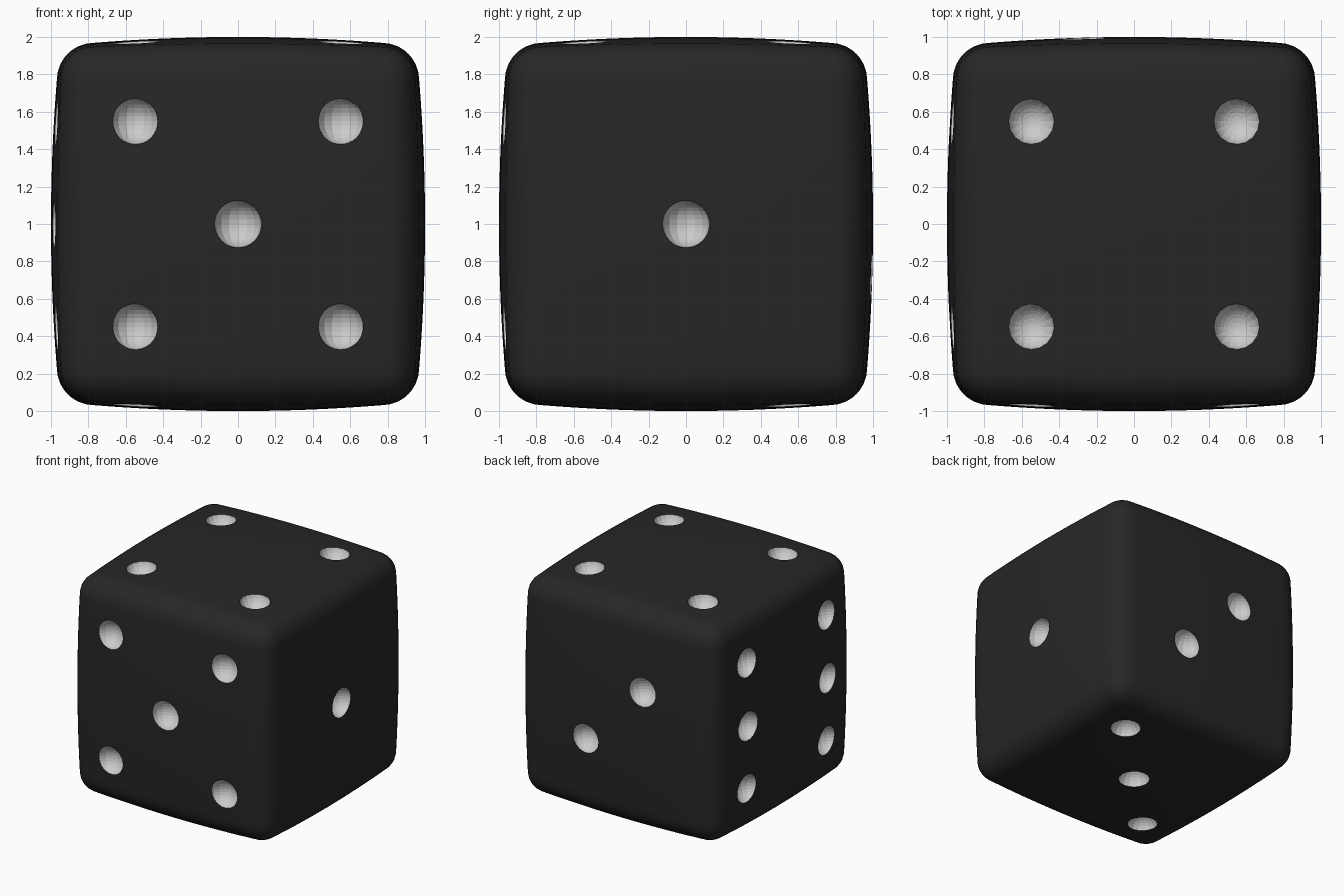
import bpy, bmesh
from math import radians
from mathutils import Vector, Matrix

if "Cube" in bpy.data.objects:
    bpy.data.objects.remove(bpy.data.objects["Cube"])

R = 0.165          # edge rounding
PIP_R = 0.126      # pip radius
D = 0.55           # pip offset on a face
H = D / 2


def material(name, v):
    m = bpy.data.materials.new(name)
    m.diffuse_color = (v, v, v, 1)
    m.use_nodes = True
    m.node_tree.nodes["Principled BSDF"].inputs["Base Color"].default_value = m.diffuse_color
    return m


mats = [material("black_body", 0.02), material("pale_pip", 0.8)]


def to_object(bm, name):
    me = bpy.data.meshes.new(name)
    bm.to_mesh(me)
    bm.free()
    ob = bpy.data.objects.new(name, me)
    bpy.context.collection.objects.link(ob)
    for m in mats:
        me.materials.append(m)
    return ob


# Body: rounded cube with gently bulging faces
bm = bmesh.new()
bmesh.ops.create_cube(bm, size=2)
bmesh.ops.subdivide_edges(bm, edges=bm.edges[:], cuts=39, use_grid_fill=True)


def bulge(a, b):
    return 1 - 0.048 * (a * a + b * b) + 0.03 * a * a * b * b


for v in bm.verts:
    inner = Vector([max(R - 1, min(1 - R, c)) for c in v.co])
    x, y, z = inner + (v.co - inner).normalized() * R
    v.co = (x * bulge(y, z), y * bulge(x, z), z * bulge(x, y) + 1)
for f in bm.faces:
    f.smooth = True
body = to_object(bm, "die")

# Pips: spheres carved out of every face
corners = [(a, b) for a in (-D, D) for b in (-D, D)]
pips = [(x, -1, z) for x, z in corners + [(0, 0)]]                # front five
pips += [(1, 0, 0)]                                               # right one
pips += [(x, y, 1) for x, y in corners]                           # top four
pips += [(-H, 1, H), (H, 1, -H)]                                  # back two
pips += [(-1, y, z) for y in (-D, D) for z in (-D, 0, D)]         # left six
pips += [(t, t, -1) for t in (-D, 0, D)]                          # bottom three

bm = bmesh.new()
for p in pips:
    bmesh.ops.create_uvsphere(bm, u_segments=16, v_segments=16, radius=PIP_R,
                              matrix=Matrix.Translation(Vector(p) + Vector((0, 0, 1))))
for f in bm.faces:
    f.material_index = 1
cutter = to_object(bm, "pip_cutter")
cutter.hide_render = True

mod = body.modifiers.new("carve_pips", 'BOOLEAN')
mod.operation = 'DIFFERENCE'
mod.solver = 'EXACT'
mod.object = cutter
bpy.context.view_layer.objects.active = body
body.select_set(True)
bpy.ops.object.modifier_apply(modifier=mod.name)
bpy.data.objects.remove(cutter)

# Smooth body with crisp pip rims and faceted pips
bpy.ops.object.shade_smooth_by_angle(angle=radians(35))
for f in body.data.polygons:
    if f.material_index == 1:
        f.use_smooth = False
